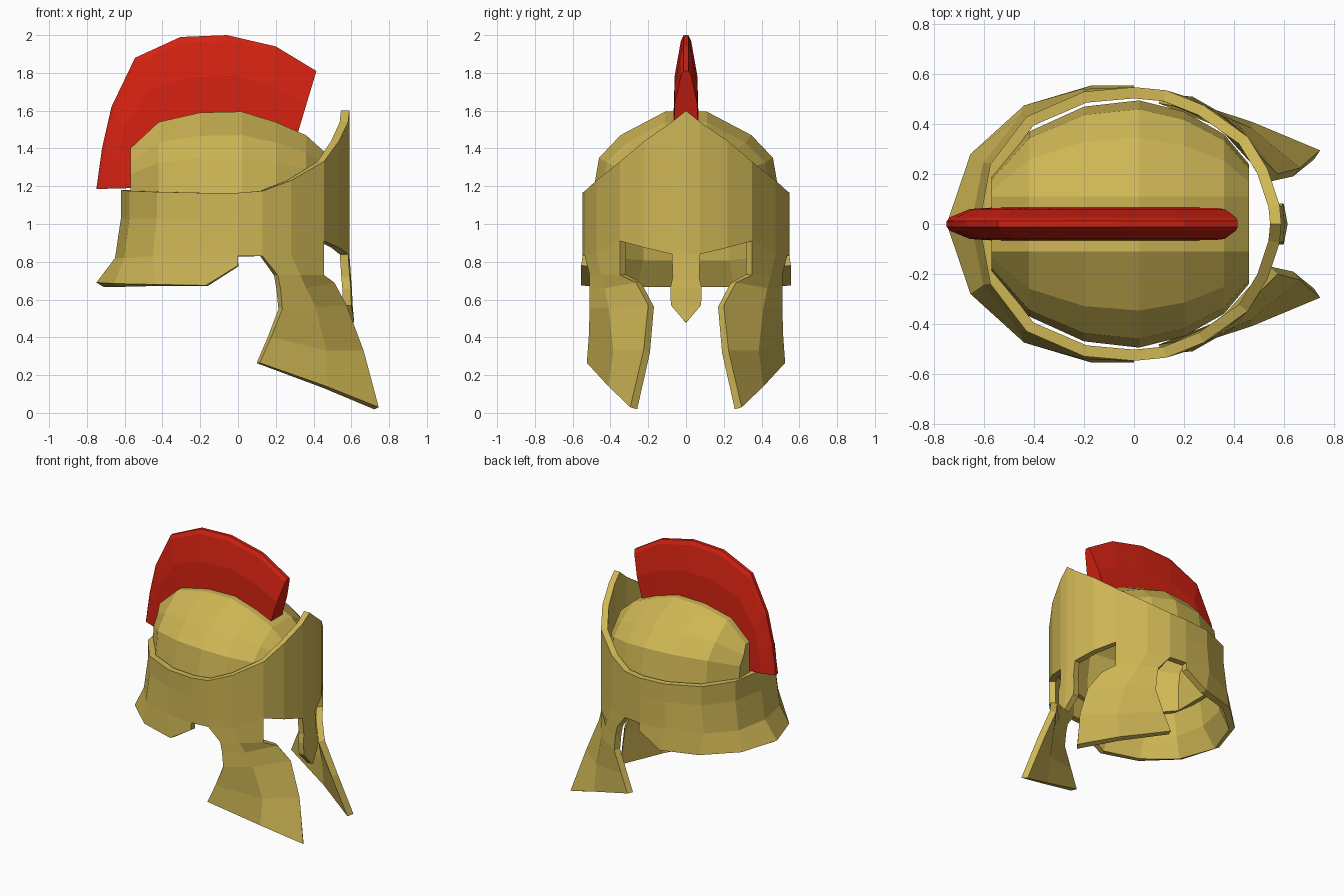
import bpy, bmesh
from mathutils import Vector

if "Cube" in bpy.data.objects:
    bpy.data.objects.remove(bpy.data.objects["Cube"])


def material(name, col):
    m = bpy.data.materials.new(name)
    m.diffuse_color = (*col, 1)
    m.use_nodes = True
    m.node_tree.nodes["Principled BSDF"].inputs["Base Color"].default_value = m.diffuse_color
    return m


gold = material("gold", (0.62, 0.47, 0.09))
red = material("red", (0.66, 0.016, 0.006))


def build(name, grids, mat, centre, thickness=0, caps=()):
    """Skin grids of points on the +y half, weld, mirror and thicken them."""
    bm = bmesh.new()
    for g in grids:
        rows = [[bm.verts.new(p) for p in r] for r in g]
        for a, b in zip(rows, rows[1:]):
            for i in range(len(a) - 1):
                bm.faces.new((a[i], a[i + 1], b[i + 1], b[i]))
    for c in caps:
        bm.faces.new([bm.verts.new(p) for p in c])
    bmesh.ops.remove_doubles(bm, verts=bm.verts, dist=0.0005)
    bm.normal_update()
    for f in bm.faces:
        d = f.calc_center_median() - Vector(centre)
        if thickness and centre[2] == 0:
            d.z = 0
        if f.normal.dot(d) < 0:
            f.normal_flip()
    me = bpy.data.meshes.new(name)
    bm.to_mesh(me)
    bm.free()
    me.materials.append(mat)
    ob = bpy.data.objects.new(name, me)
    bpy.context.collection.objects.link(ob)
    mir = ob.modifiers.new("Mirror", 'MIRROR')
    mir.use_axis = (False, True, False)
    mir.merge_threshold = 0.001
    if thickness:
        s = ob.modifiers.new("Solidify", 'SOLIDIFY')
        s.thickness = thickness
        s.offset = -1
    return ob


# Outer shell: band columns from brow to nape as (x, y, top z, bottom z)
cols = [(.59, 0, 1.6, .84), (.583, .075, 1.54, .84), (.535, .22, 1.44, .875),
        (.455, .35, 1.33, .91), (.28, .475, 1.23, .84), (.13, .535, 1.175, .83),
        (0, .548, 1.165, .83), (-.2, .53, 1.165, .84), (-.43, .43, 1.17, .83),
        (-.575, .24, 1.175, .82), (-.62, 0, 1.18, .82)]
top = [(x, y, t) for x, y, t, b in cols]
mid = [(x, y, 1.03) for x, y, t, b in cols]
low = [(x * (1.05 if x < -.1 else 1), y * (1.02 if x < -.1 else 1), b)
       for x, y, t, b in cols]
# Nose guard, cheek guard and flared neck guard hang from the band
nose = [low[:2],
        [(.598, 0, .72), (.592, .07, .72)],
        [(.603, 0, .66), (.597, .083, .66)],
        [(.607, 0, .57), (.6, .08, .57)],
        [(.615, 0, .48), (.613, .012, .49)]]
cheek = [low[3:6],
         [(.455, .35, .73), (.33, .45, .73), (.21, .51, .73)],
         [(.51, .265, .69), (.36, .43, .66), (.225, .51, .66)],
         [(.575, .2, .57), (.41, .41, .56), (.235, .51, .55)],
         [(.665, .225, .33), (.47, .385, .33), (.175, .515, .4)],
         [(.745, .295, .03), (.47, .41, .14), (.115, .525, .265)]]
neck = [low[6:],
        [(0, .555, .78), (-.17, .555, .675), (-.44, .475, .68),
         (-.655, .28, .685), (-.75, 0, .69)]]
build("helmet_shell", [[top, mid, low], nose, cheek, neck], gold, (0, 0, 0), .045)

# Skull cap: cross-sections along x as (x, height, half width)
stations = [(-.57, 1.4, .19), (-.42, 1.54, .37), (-.2, 1.59, .47), (.02, 1.595, .495),
            (.2, 1.54, .45), (.36, 1.47, .36), (.46, 1.38, .24)]


def section(x, h, w):
    d = h - 1.15
    return [(x, 0, h), (x, .11, h), (x, .7 * w, 1.15 + .72 * d),
            (x, .93 * w, 1.15 + .45 * d), (x, w, 1.15), (x, w, .98)]


secs = [section(*s) for s in stations]
ends = [s + [(s[0][0], 0, .98)] for s in (secs[0], secs[-1])]
build("skull_cap", [secs], gold, (0, 0, 1.0), .03, ends)

# Crest: fan from the cap out to the rim, tapering in thickness
outer = [(-.75, 1.185), (-.72, 1.4), (-.67, 1.62), (-.545, 1.88),
         (-.305, 1.99), (-.06, 2.0), (.2, 1.94), (.415, 1.81)]
inner = [(-.565, 1.19), (-.56, 1.29), (-.54, 1.39), (-.41, 1.52),
         (-.22, 1.56), (0, 1.57), (.18, 1.52), (.31, 1.46)]
taper = [(0, 0), (0, .066), (.5, .06), (.93, .027), (1, .012), (1, 0)]
fan = [[(a[0] + (b[0] - a[0]) * t, y, a[1] + (b[1] - a[1]) * t) for t, y in taper]
       for a, b in zip(inner, outer)]
crest = build("crest", [fan], red, (-.15, 0, 1.5), 0, [fan[0], fan[-1]])
bm = bmesh.new()
bm.from_mesh(crest.data)
for f in bm.faces:  # sides face outward in y
    if abs(f.normal.y) > .3 and f.normal.y < 0:
        f.normal_flip()
bm.to_mesh(crest.data)
bm.free()
